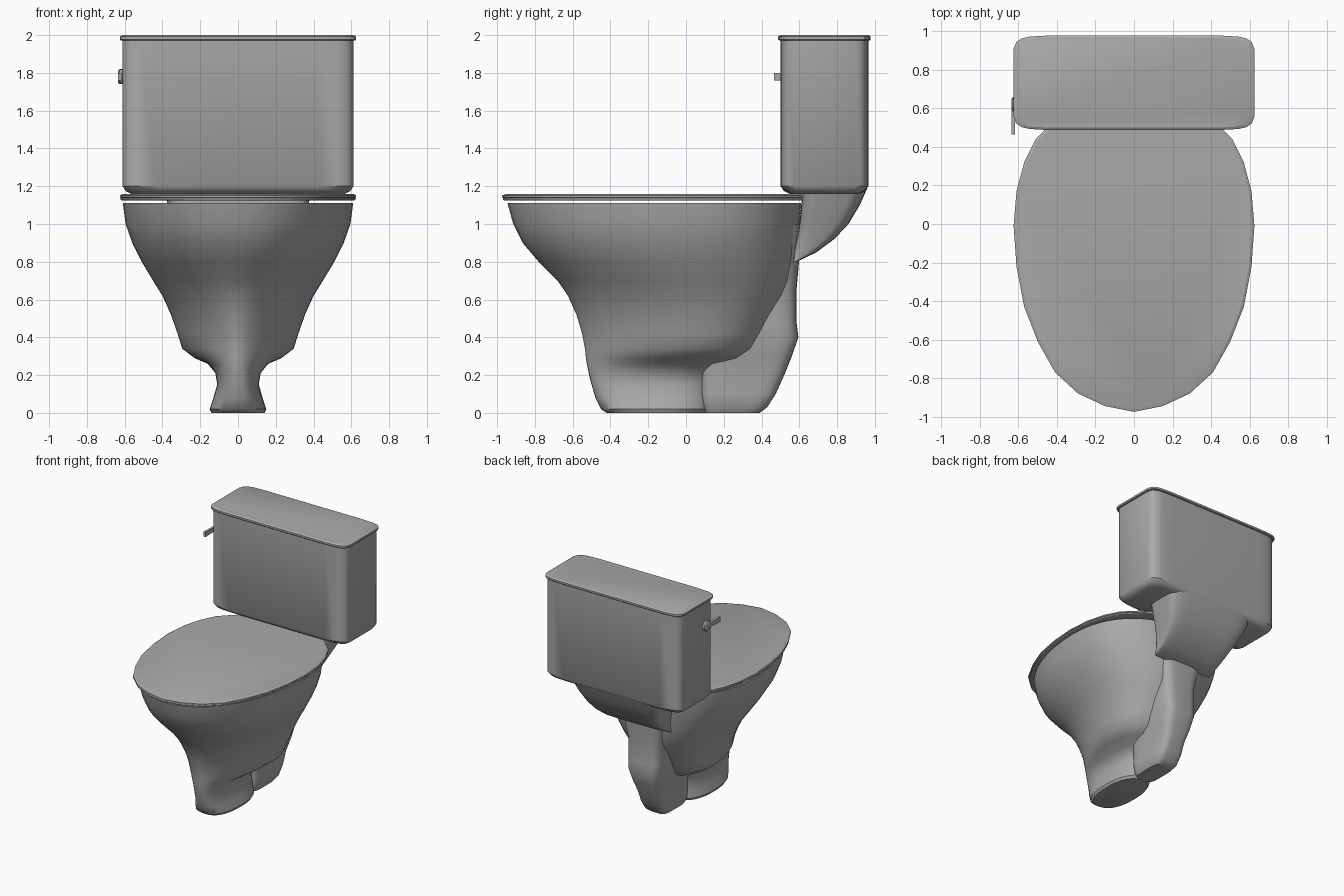
import bpy
import bmesh
from math import sin, cos, pi

cube = bpy.data.objects.get("Cube")
if cube:
    bpy.data.objects.remove(cube, do_unlink=True)

# One ceramic colour for everything
ceramic = bpy.data.materials.new("grey ceramic")
ceramic.use_nodes = True
grey = (0.4, 0.4, 0.4, 1)
ceramic.diffuse_color = grey
ceramic.node_tree.nodes["Principled BSDF"].inputs["Base Color"].default_value = grey


def loft(name, rings, smooth_angle=0.7):
    """Skin a stack of equal-sized rings and close both ends."""
    bm = bmesh.new()
    loops = [[bm.verts.new(point) for point in ring] for ring in rings]
    count = len(loops[0])
    for low, high in zip(loops, loops[1:]):
        for i in range(count):
            j = (i + 1) % count
            bm.faces.new((low[i], low[j], high[j], high[i]))
    bm.faces.new(loops[0][::-1])
    bm.faces.new(loops[-1])
    bmesh.ops.recalc_face_normals(bm, faces=bm.faces)
    mesh = bpy.data.meshes.new(name)
    bm.to_mesh(mesh)
    bm.free()
    mesh.materials.append(ceramic)
    obj = bpy.data.objects.new(name, mesh)
    bpy.context.collection.objects.link(obj)
    bpy.ops.object.select_all(action="DESELECT")
    obj.select_set(True)
    bpy.context.view_layer.objects.active = obj
    bpy.ops.object.shade_smooth_by_angle(angle=smooth_angle)
    return obj


def signed_power(value, power):
    return abs(value) ** power * (1 if value >= 0 else -1)


def egg(z, width, front, middle, back, nose=1.0, tail=1.0, count=48):
    """Egg-shaped ring; nose and tail set how square (<1) or pointed (>1) it is."""
    ring = []
    for i in range(count):
        angle = 2 * pi * i / count
        along = -cos(angle)
        power = nose if along < 0 else tail
        reach = middle - front if along < 0 else back - middle
        ring.append((width * signed_power(sin(angle), power),
                     middle + reach * signed_power(along, power), z))
    return ring


def box_ring(z, width, front, back, square=0.45):
    return egg(z, width, front, (front + back) / 2, back, square, square)


# Bowl body and oval foot: height, half width, front, widest point, back, nose
bowl_sections = [
    (0.00, 0.14, -0.42, -0.15, 0.10, 0.8),
    (0.02, 0.15, -0.45, -0.15, 0.12, 0.8),
    (0.08, 0.13, -0.48, -0.15, 0.12, 0.8),
    (0.15, 0.11, -0.50, -0.15, 0.12, 0.8),
    (0.21, 0.12, -0.515, -0.13, 0.14, 0.85),
    (0.26, 0.16, -0.525, -0.08, 0.22, 1.0),
    (0.29, 0.23, -0.53, 0.0, 0.31, 1.15),
    (0.34, 0.295, -0.535, 0.04, 0.37, 1.25),
    (0.42, 0.32, -0.55, 0.05, 0.42, 1.25),
    (0.52, 0.355, -0.58, 0.05, 0.47, 1.2),
    (0.62, 0.40, -0.625, 0.04, 0.53, 1.15),
    (0.70, 0.45, -0.68, 0.02, 0.56, 1.1),
    (0.80, 0.51, -0.78, 0.0, 0.58, 1.05),
    (0.90, 0.56, -0.865, 0.0, 0.59, 1.0),
    (1.00, 0.595, -0.915, 0.0, 0.60, 1.0),
    (1.11, 0.61, -0.945, 0.0, 0.61, 1.0),
]
loft("bowl_body", [egg(*s, tail=0.9) for s in bowl_sections])

# Trapway rising behind the foot: height, half width, front, back
trap_sections = [
    (0.00, 0.08, 0.10, 0.39),
    (0.03, 0.10, 0.09, 0.43),
    (0.10, 0.11, 0.08, 0.475),
    (0.20, 0.11, 0.08, 0.52),
    (0.30, 0.135, 0.08, 0.56),
    (0.40, 0.15, 0.10, 0.595),
    (0.48, 0.155, 0.10, 0.585),
    (0.65, 0.16, 0.10, 0.585),
    (0.82, 0.20, 0.10, 0.60),
    (1.00, 0.25, 0.10, 0.61),
]
loft("trapway", [box_ring(*s) for s in trap_sections])

# Sloping shelf that carries the tank
shelf_sections = [
    (0.80, 0.27, 0.565, 0.585),
    (0.85, 0.28, 0.57, 0.69),
    (0.92, 0.30, 0.585, 0.785),
    (1.00, 0.33, 0.60, 0.86),
    (1.10, 0.37, 0.61, 0.92),
    (1.19, 0.40, 0.62, 0.96),
]
loft("tank_shelf", [box_ring(*s, square=0.35) for s in shelf_sections])

# Seat and closed lid share one half outline, mirrored across the centre
half_outline = [(0.15, -0.945), (0.29, -0.88), (0.41, -0.77), (0.50, -0.61),
                (0.57, -0.43), (0.61, -0.22), (0.625, -0.01), (0.61, 0.17),
                (0.57, 0.32), (0.51, 0.44), (0.43, 0.52), (0.32, 0.62)]
outline = ([(0, -0.975)] + half_outline
           + [(-x, y) for x, y in reversed(half_outline)])


def seat_ring(z, scale):
    return [(x * scale, y * scale, z) for x, y in outline]


loft("seat", [seat_ring(1.125, 0.985), seat_ring(1.128, 0.995), seat_ring(1.138, 0.995)], 0.4)
loft("seat_lid", [seat_ring(1.138, 0.99), seat_ring(1.141, 1),
                  seat_ring(1.151, 1), seat_ring(1.158, 0.98)], 0.4)

# Tank and its cover: rounded rectangles built from one mirrored corner
corner = [(0.45, 0.245), (0.54, 0.24), (0.585, 0.23), (0.612, 0.21), (0.625, 0.175)]


def tank_ring(z, inset):
    quarter = [(x - inset, y - inset) for x, y in corner]
    half = quarter + [(x, -y) for x, y in reversed(quarter)]
    full = half + [(-x, y) for x, y in reversed(half)]
    return [(x, y + 0.733, z) for x, y in full]


loft("tank", [tank_ring(1.16, 0.06), tank_ring(1.175, 0.03), tank_ring(1.2, 0.013),
              tank_ring(1.98, 0.013)], 0.6)
loft("tank_cover", [tank_ring(1.972, 0.005), tank_ring(1.977, 0),
                    tank_ring(1.992, 0), tank_ring(2.0, 0.012)], 0.5)


# Flush handle on the right side of the tank
def disc_ring(x, radius, count=16):
    return [(x, 0.62 + radius * cos(2 * pi * i / count),
             1.78 + radius * sin(2 * pi * i / count)) for i in range(count)]


def lever_ring(y, half_height):
    return [(x, y, 1.78 + side * half_height)
            for x, side in ((-0.636, -1), (-0.618, -1), (-0.618, 1), (-0.636, 1))]


loft("handle_hub", [disc_ring(-0.60, 0.04), disc_ring(-0.628, 0.04), disc_ring(-0.636, 0.03)])
loft("handle_lever", [lever_ring(0.65, 0.015), lever_ring(0.465, 0.02)], 0.3)
